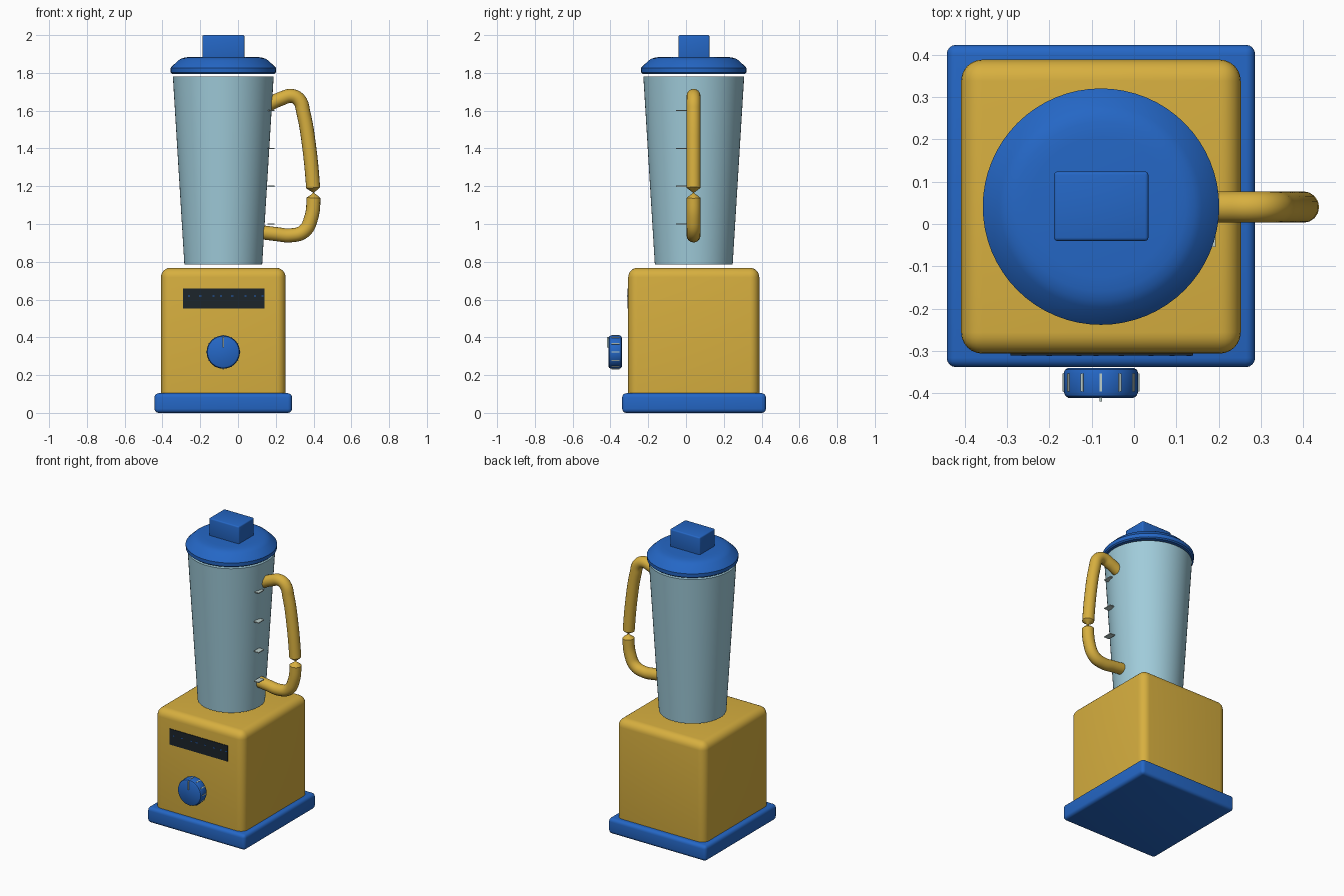
import bpy, bmesh, math
from mathutils import Matrix

if "Cube" in bpy.data.objects:
    bpy.data.objects.remove(bpy.data.objects["Cube"])

CX, CY = -0.078, 0.041          # vertical axis of the blender


def mat(name, rgb):
    m = bpy.data.materials.new(name)
    m.diffuse_color = (*rgb, 1)
    m.use_nodes = True
    m.node_tree.nodes["Principled BSDF"].inputs["Base Color"].default_value = m.diffuse_color
    return m


BLUE = mat("blue plastic", (0.018, 0.135, 0.56))
YELLOW = mat("yellow enamel", (0.68, 0.43, 0.05))
GLASS = mat("pale blue glass", (0.35, 0.60, 0.70))
DARK = mat("dark display", (0.012, 0.018, 0.024))
PALE = mat("pale marking", (0.50, 0.62, 0.60))


def finish(obj, material, bevel=0, segments=4, angle=35):
    obj.data.materials.append(material)
    bpy.ops.object.select_all(action='DESELECT')
    obj.select_set(True)
    bpy.context.view_layer.objects.active = obj
    if bevel:
        b = obj.modifiers.new("rounding", 'BEVEL')
        b.width, b.segments = bevel, segments
        bpy.ops.object.modifier_apply(modifier=b.name)
    bpy.ops.object.shade_smooth_by_angle(angle=math.radians(angle))
    return obj


def from_bmesh(name, bm):
    me = bpy.data.meshes.new(name)
    bm.to_mesh(me)
    bm.free()
    obj = bpy.data.objects.new(name, me)
    bpy.context.collection.objects.link(obj)
    return obj


def box(name, x, y, z, material, bevel=0, segments=4):
    """Box from (min, max) ranges on each axis."""
    bm = bmesh.new()
    bmesh.ops.create_cube(bm, size=1)
    for v in bm.verts:
        for i, (a, b) in enumerate((x, y, z)):
            v.co[i] = a if v.co[i] < 0 else b
    return finish(from_bmesh(name, bm), material, bevel, segments)


def lathe(name, profile, material, matrix, steps=64):
    """Closed solid of revolution from (radius, height) points."""
    bm = bmesh.new()
    rings = [[bm.verts.new((r * math.cos(2 * math.pi * i / steps),
                            r * math.sin(2 * math.pi * i / steps), h))
              for i in range(steps)] for r, h in profile]
    for lo, hi in zip(rings, rings[1:]):
        for i in range(steps):
            j = (i + 1) % steps
            bm.faces.new((lo[i], lo[j], hi[j], hi[i]))
    bm.faces.new(rings[0][::-1])
    bm.faces.new(rings[-1])
    bm.transform(matrix)
    bmesh.ops.recalc_face_normals(bm, faces=bm.faces)
    return finish(from_bmesh(name, bm), material)


# Foot plate and motor housing
box("foot_plate", (-0.442, 0.286), (-0.338, 0.423), (0, 0.104), BLUE, 0.022)
box("motor_housing", (-0.408, 0.252), (-0.306, 0.388), (0.03, 0.768), YELLOW, 0.05, 6)

# Display panel with a row of small indicator dashes
box("display_panel", (-0.292, 0.139), (-0.310, -0.302), (0.553, 0.659), DARK)
for i, dx in enumerate((-0.26, -0.20, -0.13, -0.09, -0.03, 0.04, 0.09, 0.13)):
    box(f"indicator_{i + 1}", (dx - 0.006, dx + 0.006), (-0.312, -0.309),
        (0.616, 0.622), BLUE)

# Glass jug and lid
axis = Matrix.Translation((CX, CY, 0))
lathe("jug", [(0.206, 0.785), (0.267, 1.782)], GLASS, axis)
lathe("lid", [(0.270, 1.795), (0.278, 1.802), (0.279, 1.826), (0.270, 1.836),
              (0.238, 1.866), (0.222, 1.876), (0.200, 1.882), (0.165, 1.885)],
      BLUE, axis)
box("lid_handle", (-0.189, 0.034), (-0.040, 0.124), (1.87, 2.0), BLUE, 0.008, 3)

# Measuring marks on the handle side of the jug
for i in range(4):
    z = 1.0 + 0.2 * i
    box(f"measuring_mark_{i + 1}", (0.155, 0.192), (-0.054, 0.004),
        (z - 0.003, z + 0.003), PALE)

# Control dial, grip stripes around its rim and a pointer
DIAL_Z = 0.322
turn = Matrix.Translation((CX, 0, DIAL_Z)) @ Matrix.Rotation(math.radians(90), 4, 'X')
lathe("dial", [(0.078, 0.340), (0.085, 0.344), (0.088, 0.352), (0.088, 0.396),
               (0.084, 0.406), (0.076, 0.411)], BLUE, turn, 48)
bm = bmesh.new()
for i in range(12):
    m = (turn @ Matrix.Rotation(math.radians(30 * i), 4, 'Z')
         @ Matrix.Translation((0.087, 0, 0.374)) @ Matrix.Diagonal((0.008, 0.006, 0.042, 1)))
    bmesh.ops.create_cube(bm, size=1, matrix=m)
finish(from_bmesh("dial_grip_stripes", bm), PALE)
box("dial_pointer", (CX - 0.003, CX + 0.003), (-0.419, -0.410), (0.345, 0.402), PALE)

# Jug handle: tube in two lengths meeting at a pinched waist
path = [(0.165, 1.635, 1), (0.225, 1.662, 1), (0.285, 1.678, 1), (0.325, 1.655, 1),
        (0.346, 1.59, 1), (0.378, 1.40, 1), (0.398, 1.192, 1), (0.400, 1.165, 0.06),
        (0.400, 1.138, 1), (0.388, 1.035, 1), (0.350, 0.962, 1), (0.280, 0.940, 1),
        (0.200, 0.947, 1), (0.120, 0.957, 1)]
cu = bpy.data.curves.new("jug_handle", 'CURVE')
cu.dimensions = '3D'
cu.bevel_depth, cu.bevel_resolution, cu.resolution_u = 0.037, 6, 6
cu.use_fill_caps = True
sp = cu.splines.new('BEZIER')
sp.bezier_points.add(len(path) - 1)
for p, (x, z, r) in zip(sp.bezier_points, path):
    p.co, p.radius = (x, CY - 0.001, z), r
    p.handle_left_type = p.handle_right_type = 'AUTO'
handle = bpy.data.objects.new("jug_handle", cu)
bpy.context.collection.objects.link(handle)
bpy.ops.object.select_all(action='DESELECT')
handle.select_set(True)
bpy.context.view_layer.objects.active = handle
bpy.ops.object.convert(target='MESH')
handle = bpy.context.view_layer.objects.active
handle.data.materials.clear()
finish(handle, YELLOW)
